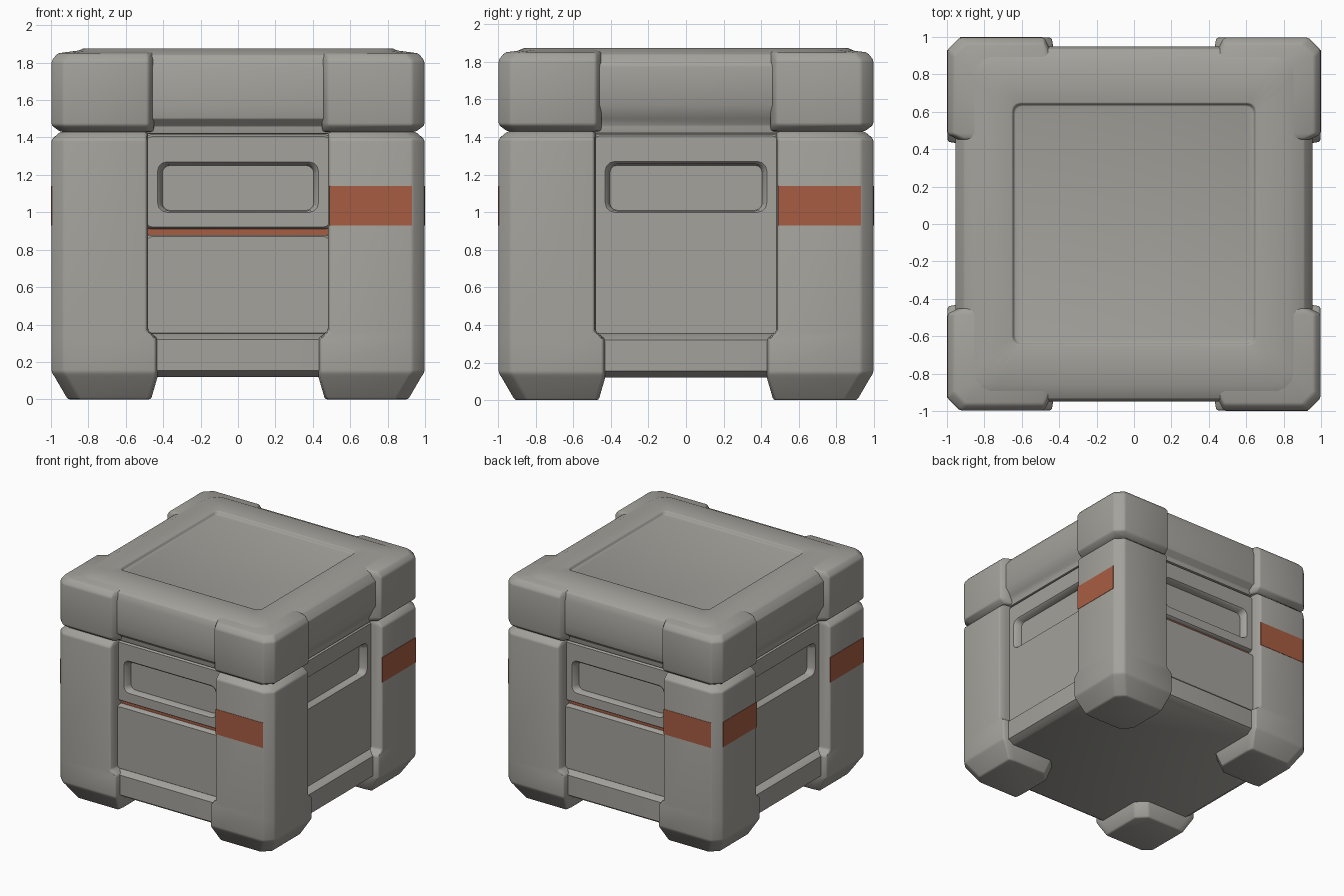
import bpy, bmesh, math
from mathutils import Matrix, Vector

if "Cube" in bpy.data.objects:
    bpy.data.objects.remove(bpy.data.objects["Cube"])


def material(name, rgb):
    m = bpy.data.materials.new(name)
    m.use_nodes = True
    m.diffuse_color = (*rgb, 1)
    m.node_tree.nodes["Principled BSDF"].inputs["Base Color"].default_value = (*rgb, 1)
    return m


GREY = material("warm grey", (0.37, 0.36, 0.33))
ORANGE = material("rust orange", (0.39, 0.11, 0.055))


def finish(name, bm, mat, bevel, matrix=None):
    """Soften the hard edges, place the mesh and shade it."""
    bmesh.ops.recalc_face_normals(bm, faces=bm.faces[:])
    if bevel:
        hard = [e for e in bm.edges if e.calc_face_angle(0) > math.radians(28)]
        bmesh.ops.bevel(bm, geom=hard, offset=bevel, segments=2, profile=0.5,
                        affect='EDGES', clamp_overlap=True)
    if matrix:
        bm.transform(matrix)
    bmesh.ops.recalc_face_normals(bm, faces=bm.faces[:])
    me = bpy.data.meshes.new(name)
    bm.to_mesh(me)
    bm.free()
    me.materials.append(mat)
    ob = bpy.data.objects.new(name, me)
    bpy.context.collection.objects.link(ob)
    bpy.ops.object.select_all(action='DESELECT')
    ob.select_set(True)
    bpy.context.view_layer.objects.active = ob
    bpy.ops.object.shade_smooth_by_angle(angle=math.radians(40))
    return ob


def loft(name, rings, mat=GREY, bevel=0.0, matrix=None):
    """Skin a stack of equal-count point rings and cap both ends."""
    bm = bmesh.new()
    loops = [[bm.verts.new(p) for p in ring] for ring in rings]
    for a, b in zip(loops, loops[1:]):
        for i in range(len(a)):
            j = (i + 1) % len(a)
            bm.faces.new((a[i], a[j], b[j], b[i]))
    bm.faces.new(loops[0][::-1])
    bm.faces.new(loops[-1])
    return finish(name, bm, mat, bevel, matrix)


def rounded(hw, hh, w, r=0.04, cv=0.0, n=4):
    """Rounded rectangle centred on (0, cv) at height w."""
    pts = []
    for q, (sx, sy) in enumerate(((1, 1), (-1, 1), (-1, -1), (1, -1))):
        for k in range(n):
            a = math.pi / 2 * (q + k / (n - 1))
            pts.append(Vector((sx * (hw - r) + r * math.cos(a),
                               cv + sy * (hh - r) + r * math.sin(a), w)))
    return pts


def corner(i, o, z, step, deep, mid, c=0.065):
    """Corner section: inner edge i, outer face o, chamfered outside corner."""
    return [(i, deep, z), (mid, mid, z), (deep, i, z), (o - 0.06, i, z),
            (o, i + step, z), (o, o - c, z), (o - c, o, z),
            (i + step, o, z), (i, o - 0.06, z)]


def turn(k):
    return Matrix.Rotation(k * math.pi / 2, 4, 'Z')


def side(k):
    """Local (across, up, outward) to side k: front, right, back, left."""
    return turn(k) @ Matrix.Rotation(math.pi / 2, 4, 'X')


# Main body with bottom rail
loft("body_core", [rounded(s, s, z) for s, z in (
    (0.90, 0.12), (0.95, 0.155), (0.95, 0.32), (0.90, 0.355),
    (0.83, 0.356), (0.83, 1.44))])

# Lid with shallow top recess
lid = [(0.90, 0.90, 1.42), (0.90, 0.90, 1.46), (0.92, 0.95, 1.50),
       (0.955, 0.95, 1.57), (0.955, 0.95, 1.78), (0.91, 0.935, 1.84),
       (0.83, 0.86, 1.875)]
loft("lid", [rounded(x, y, z, 0.1) for x, y, z in lid]
     + [rounded(0.65, 0.645, 1.875), rounded(0.64, 0.635, 1.85)], bevel=0.006)

# Corner posts with feet, and lid corner caps
OUT = 0.997
post = [(0.465, 0.91, 0), (0.43, 0.98, 0.12), (0.43, OUT, 0.145),
        (0.43, OUT, 0.325), (0.48, OUT, 0.365), (0.48, OUT, 1.39),
        (0.48, 0.95, 1.43)]
cap = [(0.45, 0.95, 1.43), (0.45, OUT, 1.465), (0.45, OUT, 1.81),
       (0.45, 0.965, 1.85), (0.45, 0.80, 1.872)]
for k, where in enumerate(("back_left", "back_right", "front_right", "front_left")):
    loft("post_" + where, [corner(i, o, z, 0.01, i + 0.08, i + 0.04)
                           for i, o, z in post], bevel=0.012, matrix=turn(k))
    loft("lid_corner_" + where, [corner(i, o, z, 0.03, 0.7, 0.7)
                                 for i, o, z in cap], bevel=0.012, matrix=turn(k))


def panel(name, bottom, top, face, k, handle=False):
    """Recessed side plate, optionally with a sunken hand grip."""
    cv, hh = (bottom + top) / 2, (top - bottom) / 2
    rings = [rounded(0.5, hh, 0.80, 0.03, cv),
             rounded(0.5, hh, face - 0.015, 0.03, cv),
             rounded(0.49, hh - 0.01, face, 0.03, cv)]
    if handle:
        rings += [rounded(0.43, 0.135, face, 0.05, 1.135),
                  rounded(0.415, 0.125, face - 0.015, 0.045, 1.132),
                  rounded(0.405, 0.12, face - 0.06, 0.04, 1.13)]
    loft(name, rings, matrix=side(k))


def plate(name, u0, u1, v0, v1, w, k, thick=0.006):
    """Thin painted plate whose outer face lies at w."""
    bm = bmesh.new()
    bmesh.ops.create_cube(bm, size=1)
    bm.transform(Matrix.Translation(((u0 + u1) / 2, (v0 + v1) / 2, w - thick / 2))
                 @ Matrix.Diagonal((u1 - u0, v1 - v0, thick, 1)))
    finish(name, bm, ORANGE, 0, side(k))


# Side panels: front and back are split by a coloured groove
for k, where in enumerate(("front", "right", "back", "left")):
    if k % 2 == 0:
        panel(where + "_upper_panel", 0.912, 1.415, 0.90, k, True)
        panel(where + "_lower_panel", 0.345, 0.88, 0.91, k)
        plate(where + "_groove_strip", -0.485, 0.485, 0.87, 0.92, 0.865, k)
    else:
        panel(where + "_panel", 0.345, 1.415, 0.90, k, True)
    # Painted band on the post
    plate(where + "_band", 0.49, 0.93, 0.93, 1.14, 1.0, k)
plate("left_rear_band", -0.93, -0.49, 0.93, 1.14, 1.0, 3)
